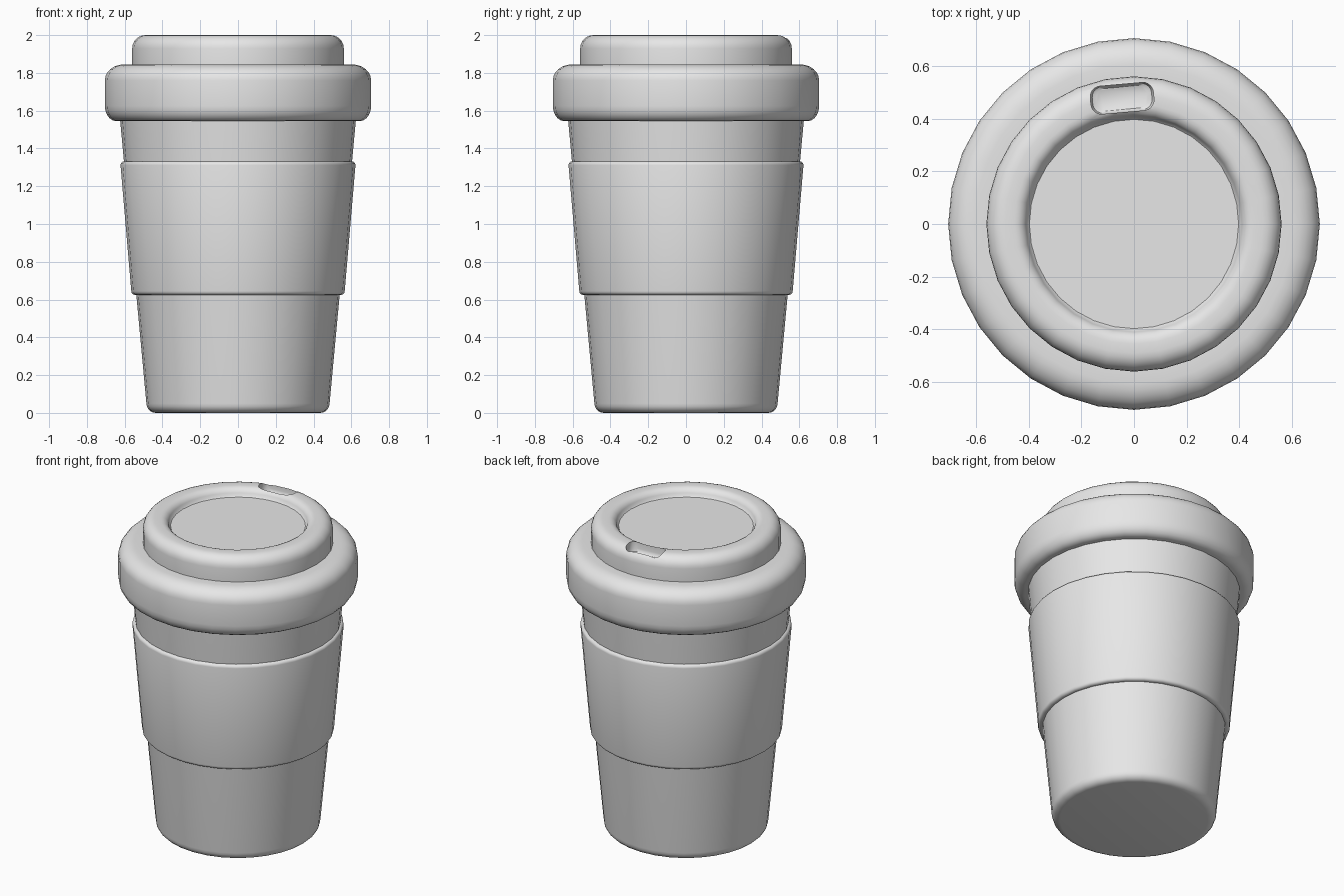
import bpy, bmesh
from math import sin, cos, pi, radians
from mathutils import Matrix

if "Cube" in bpy.data.objects:
    bpy.data.objects.remove(bpy.data.objects["Cube"], do_unlink=True)

SIDES = 32

grey = bpy.data.materials.new("plain_grey")
grey.use_nodes = True
grey.diffuse_color = (0.8, 0.8, 0.8, 1)
grey.node_tree.nodes["Principled BSDF"].inputs["Base Color"].default_value = (0.8, 0.8, 0.8, 1)


def arc(cx, cz, rx, rz, start, end, steps=5):
    """Elliptical run of profile points, angles in degrees."""
    angles = [radians(start + (end - start) * i / steps) for i in range(steps + 1)]
    return [(cx + rx * cos(a), cz + rz * sin(a)) for a in angles]


def make_object(name, bm):
    bmesh.ops.recalc_face_normals(bm, faces=bm.faces)
    mesh = bpy.data.meshes.new(name)
    bm.to_mesh(mesh)
    bm.free()
    mesh.materials.append(grey)
    obj = bpy.data.objects.new(name, mesh)
    bpy.context.collection.objects.link(obj)
    return obj


def lathe(name, profile, closed=False):
    """Turn a radius/height profile about z; open profiles get capped ends."""
    bm = bmesh.new()
    rings = [[bm.verts.new((r * cos(2 * pi * i / SIDES), r * sin(2 * pi * i / SIDES), z))
              for i in range(SIDES)] for r, z in profile]
    pairs = list(zip(rings, rings[1:]))
    if closed:
        pairs.append((rings[-1], rings[0]))
    else:
        bm.faces.new(rings[0])
        bm.faces.new(rings[-1])
    for low, high in pairs:
        for i in range(SIDES):
            j = (i + 1) % SIDES
            bm.faces.new((low[i], low[j], high[j], high[i]))
    return make_object(name, bm)


def smooth(obj, angle=35):
    bpy.ops.object.select_all(action='DESELECT')
    obj.select_set(True)
    bpy.context.view_layer.objects.active = obj
    bpy.ops.object.shade_smooth_by_angle(angle=radians(angle))


# Tapered cup with a rounded foot
cup = lathe("cup", arc(0.435, 0.05, 0.05, 0.05, -90, 0) + [(0.625, 1.56)])

# Grip sleeve with rounded rims
sleeve = lathe("sleeve",
               [(0.53, 0.625)] + arc(0.545, 0.645, 0.02, 0.02, -90, 0, 4)
               + arc(0.602, 1.312, 0.02, 0.02, 0, 90, 4) + [(0.59, 1.332)], closed=True)

# Lid: wide rim, raised crown and shallow recessed disc
lid = lathe("lid",
            [(0.60, 1.545)] + arc(0.645, 1.625, 0.06, 0.08, -90, 0)
            + arc(0.605, 1.76, 0.10, 0.085, 0, 90, 6)
            + [(0.56, 1.845)] + arc(0.49, 1.93, 0.07, 0.07, 0, 90, 6)
            + arc(0.455, 1.95, 0.05, 0.05, 90, 170, 5) + [(0.397, 1.95)])

# Sip opening: rounded slot cut into the crown
bm = bmesh.new()
outline = []
for sx, sy, start in ((1, 1, 0), (-1, 1, 90), (-1, -1, 180), (1, -1, 270)):
    outline += arc(sx * 0.08, sy * 0.013, 0.04, 0.04, start, start + 90)
layers = [[bm.verts.new((x * s, y * s, z)) for x, y in outline]
          for s, z in ((0.80, 1.93), (0.94, 1.938), (1.0, 1.955), (1.0, 2.1))]
bm.faces.new(layers[0])
bm.faces.new(layers[-1])
for low, high in zip(layers, layers[1:]):
    for i in range(len(outline)):
        j = (i + 1) % len(outline)
        bm.faces.new((low[i], low[j], high[j], high[i]))
bm.transform(Matrix.Translation((-0.045, 0.477, 0)) @ Matrix.Rotation(radians(5), 4, 'Z'))
cutter = make_object("sip_cutter", bm)
cutter.hide_render = True

cut = lid.modifiers.new("sip_opening", 'BOOLEAN')
cut.operation = 'DIFFERENCE'
cut.solver = 'EXACT'
cut.object = cutter
bpy.context.view_layer.objects.active = lid
bpy.ops.object.modifier_apply(modifier=cut.name)
bpy.data.objects.remove(cutter, do_unlink=True)

for part in (cup, sleeve, lid):
    smooth(part)
